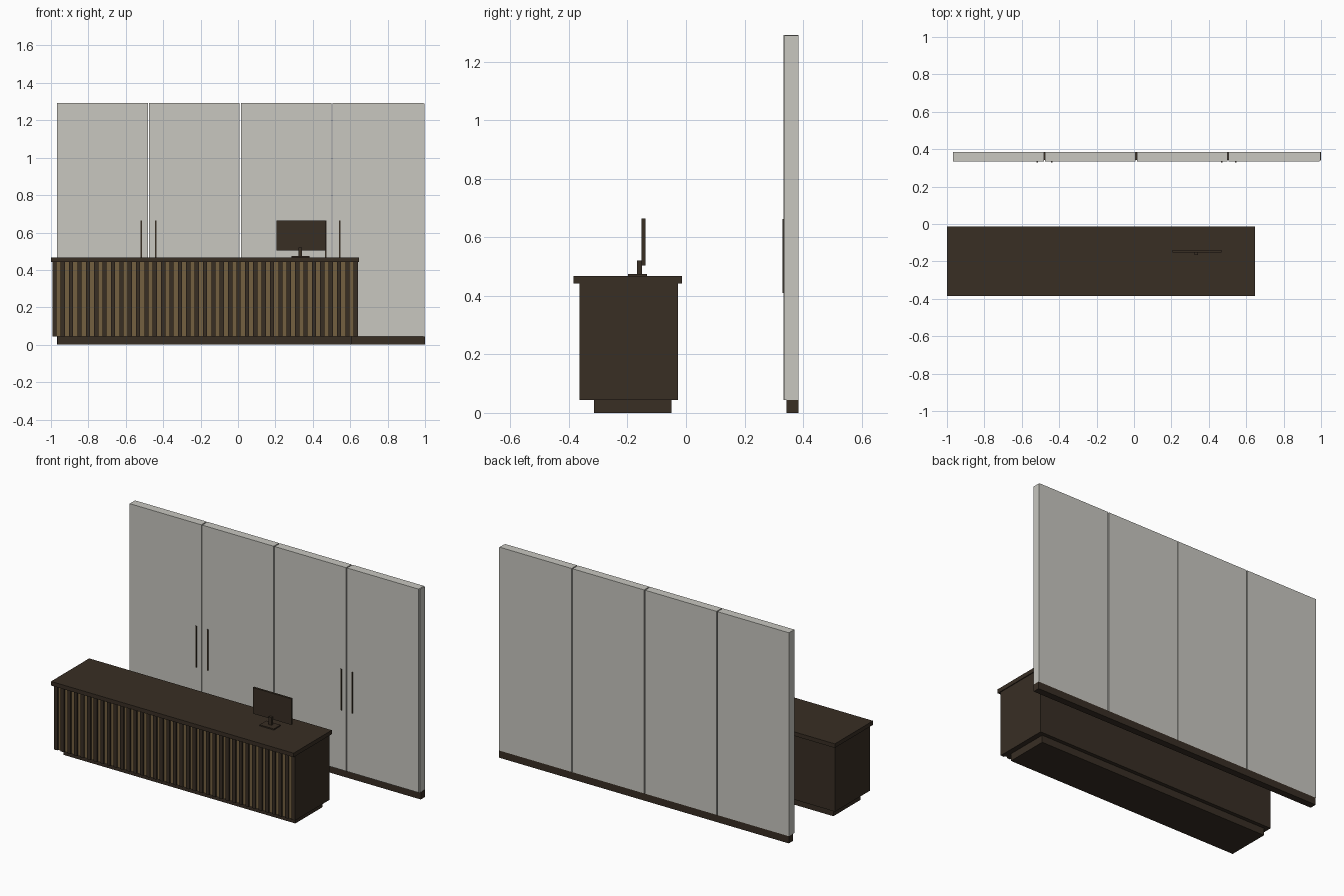
import bpy, bmesh, math

if "Cube" in bpy.data.objects:
    bpy.data.objects.remove(bpy.data.objects["Cube"])


def material(name, srgb):
    m = bpy.data.materials.new(name)
    lin = [((c / 255 + 0.055) / 1.055) ** 2.4 for c in srgb]
    m.diffuse_color = (*lin, 1)
    m.use_nodes = True
    m.node_tree.nodes["Principled BSDF"].inputs["Base Color"].default_value = m.diffuse_color
    return m


GREY = material("warm_grey_panel", (200, 199, 192))
DARK = material("dark_wood", (56, 46, 36))
BROWN = material("light_brown_slat", (116, 96, 64))


def box(name, x, y, z, mat):
    """Box from (min, max) ranges on each axis."""
    bm = bmesh.new()
    bmesh.ops.create_cube(bm, size=1)
    for v in bm.verts:
        v.co = [r[0] + (c + 0.5) * (r[1] - r[0]) for c, r in zip(v.co, (x, y, z))]
    me = bpy.data.meshes.new(name)
    bm.to_mesh(me)
    bm.free()
    me.materials.append(mat)
    ob = bpy.data.objects.new(name, me)
    bpy.context.collection.objects.link(ob)
    return ob


# Rear cabinet wall: plinth and four doors with narrow seams
box("cabinet_plinth", (-0.967, 1.0), (0.343, 0.385), (0, 0.044), DARK)
pitch = 0.4915
for i in range(4):
    x0 = -0.968 + i * pitch
    box(f"cabinet_door_{i + 1}", (x0, x0 + pitch - 0.006), (0.333, 0.385), (0.044, 1.292), GREY)
box("cabinet_end_strip", (0.992, 0.998), (0.337, 0.385), (0.044, 1.29), GREY)

# Door handles, in pairs around the outer seams
for i, x in enumerate((-0.516, -0.439, 0.468, 0.543)):
    box(f"door_handle_{i + 1}", (x - 0.004, x + 0.004), (0.330, 0.334), (0.41, 0.663), DARK)

# Reception counter
box("counter_plinth", (-0.965, 0.61), (-0.315, -0.05), (0, 0.044), DARK)
box("counter_body", (-0.993, 0.641), (-0.349, -0.027), (0.044, 0.442), DARK)
box("counter_top", (-1.0, 0.646), (-0.384, -0.014), (0.442, 0.467), DARK)

# Counter front: dark slats alternating with light brown half-round ribs
count = 37
step = (0.641 + 0.993) / (count - 0.5)
for i in range(count):
    x0 = -0.993 + i * step
    box(f"front_slat_{i + 1}", (x0, x0 + step / 2), (-0.364, -0.349), (0.044, 0.442), DARK)
    if i < count - 1:
        box(f"front_rib_{i + 1}", (x0 + step / 2, x0 + step), (-0.355, -0.349), (0.044, 0.442), BROWN)

# Monitor on its stand
box("monitor_screen", (0.207, 0.468), (-0.152, -0.139), (0.504, 0.664), DARK)
box("monitor_neck", (0.324, 0.343), (-0.167, -0.151), (0.47, 0.521), DARK)
box("monitor_base", (0.285, 0.382), (-0.198, -0.133), (0.467, 0.474), DARK)
